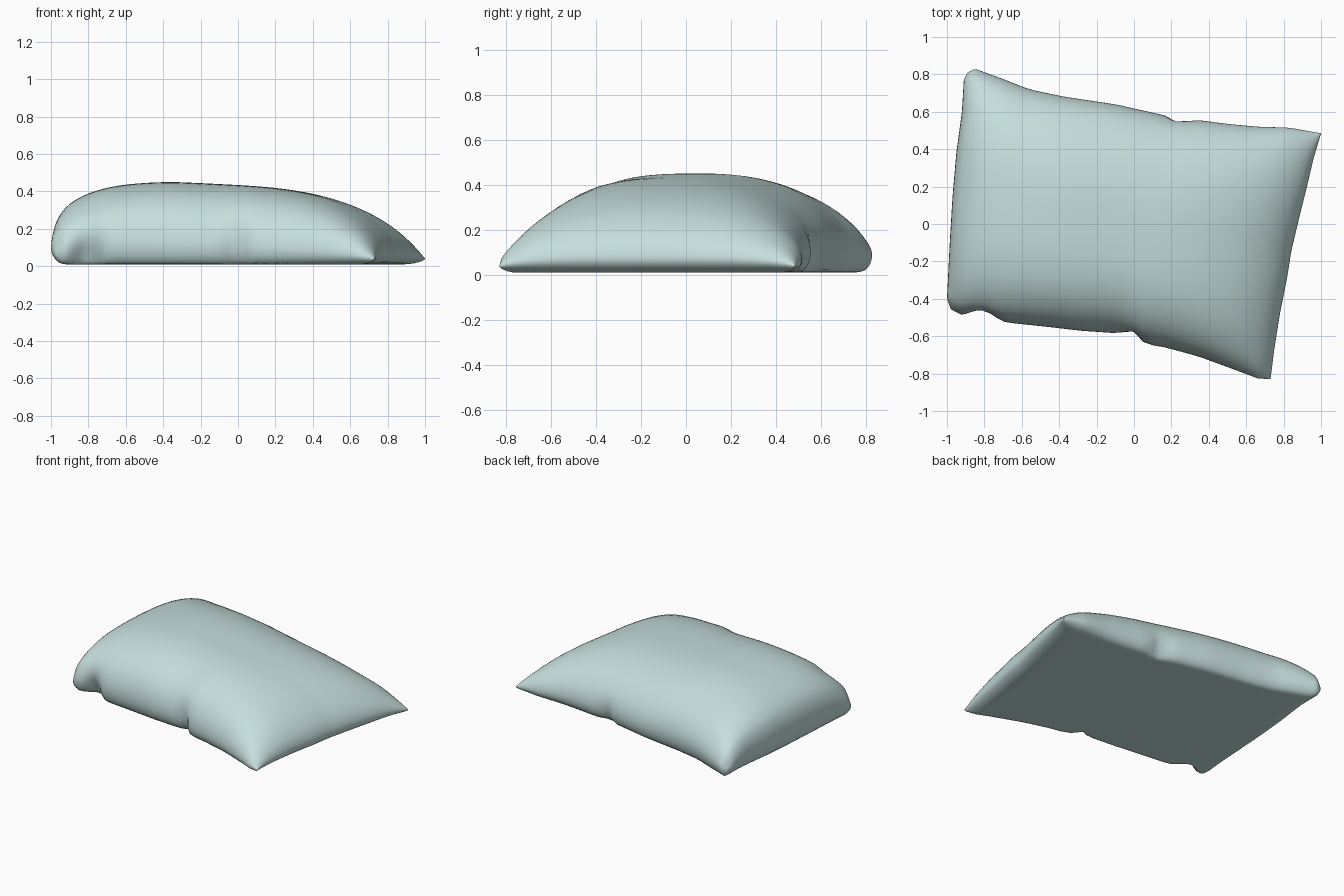
import bpy, bmesh, math

if "Cube" in bpy.data.objects:
    bpy.data.objects.remove(bpy.data.objects["Cube"])

# Outline of the four seams, seen from above
FRONT = [(-.98, -.455), (-.92, -.49), (-.79, -.495), (-.7, -.525), (-.46, -.55), (-.29, -.57), (-.08, -.585),
         (.05, -.64), (.17, -.66), (.35, -.71), (.5, -.765), (.66, -.825), (.73, -.83)]
BACK = [(-.89, .81), (-.85, .83), (-.7, .775), (-.56, .72), (-.37, .68), (-.1, .64), (.1, .595),
        (.27, .565), (.5, .535), (.66, .52), (.83, .515), (1, .485)]
LEFT = [(-.98, -.455), (-1, -.4), (-.985, -.1), (-.97, .15), (-.95, .38), (-.92, .6), (-.91, .77), (-.89, .81)]
RIGHT = [(.73, -.83), (.75, -.67), (.78, -.48), (.82, -.28), (.84, -.15), (.88, .02), (.92, .18), (.96, .35), (1, .485)]
N = 48


def along(pts, t):
    """Point at fraction t of a polyline's length"""
    seg = [math.dist(a, b) for a, b in zip(pts, pts[1:])]
    d = t * sum(seg)
    for a, b, s in zip(pts, pts[1:], seg):
        if d <= s + 1e-9:
            return [a[k] + (b[k] - a[k]) * d / s for k in (0, 1)]
        d -= s
    return list(pts[-1])


def patch(s, t):
    """Blend the four seams into a filled patch"""
    f, b, l, r = along(FRONT, s), along(BACK, s), along(LEFT, t), along(RIGHT, t)
    return [(1 - t) * f[k] + t * b[k] + (1 - s) * l[k] + s * r[k]
            - ((1 - s) * (1 - t) * FRONT[0][k] + s * (1 - t) * FRONT[-1][k]
               + (1 - s) * t * BACK[0][k] + s * t * BACK[-1][k]) for k in (0, 1)]


def gauss(d, w):
    return math.exp(-(d / w) ** 2)


# Gathers in the cloth: x, y, width, reach in y, height, push in y
DENTS = [(-.01, -.6, .045, .12, .17, .06), (-.81, -.5, .07, .1, .12, .07), (.24, .57, .05, .1, .13, -.04)]


def dent(x, y, z):
    for cx, cy, w, r, h, push in DENTS:
        y += push * gauss(x - cx, w) * gauss(y - cy, r) * gauss(max(0, z - .04), h)
    return x, y, z


def point(i, j, top):
    u, v = (math.sin(math.pi * (k / N - .5)) for k in (i, j))
    s, t = (u + 1) / 2, (v + 1) / 2
    x, y = patch(s, t)
    seam = (.14 * (1 - s) + .075 * s) * (1 - .45 * abs(u * v) ** 4)
    if top:
        fu = max(0, 1 - abs(u) ** (4 if u < 0 else 2.8)) ** (.42 if u < 0 else .55)
        fv = max(0, 1 - abs(v) ** (3 if v < 0 else 2.5)) ** .52
        peak = .452 - .05 * max(0, x + .35)
        z = seam + (peak - seam) * fu * fv
    else:
        e = min(1, (1 - max(abs(u), abs(v))) / .1)
        z = seam - (seam - .01) * math.sqrt(1 - (1 - e) ** 2)
    return dent(x, y, z)


# Stuffed pillow: domed upper cloth and flat underside joined at the seam
bm = bmesh.new()
for top in (True, False):
    g = [[bm.verts.new(point(i, j, top)) for j in range(N + 1)] for i in range(N + 1)]
    for i in range(N):
        for j in range(N):
            q = [g[i][j], g[i + 1][j], g[i + 1][j + 1], g[i][j + 1]]
            bm.faces.new(q if top else q[::-1])
bmesh.ops.remove_doubles(bm, verts=bm.verts, dist=.0005)
bmesh.ops.recalc_face_normals(bm, faces=bm.faces)
mesh = bpy.data.meshes.new("pillow")
bm.to_mesh(mesh)
bm.free()
pillow = bpy.data.objects.new("pillow", mesh)
bpy.context.collection.objects.link(pillow)
for p in mesh.polygons:
    p.use_smooth = True

# Pale blue-green cloth
mat = bpy.data.materials.new("pale_cloth")
mat.diffuse_color = (.56, .73, .72, 1)
mat.use_nodes = True
mat.node_tree.nodes["Principled BSDF"].inputs["Base Color"].default_value = mat.diffuse_color
mesh.materials.append(mat)
